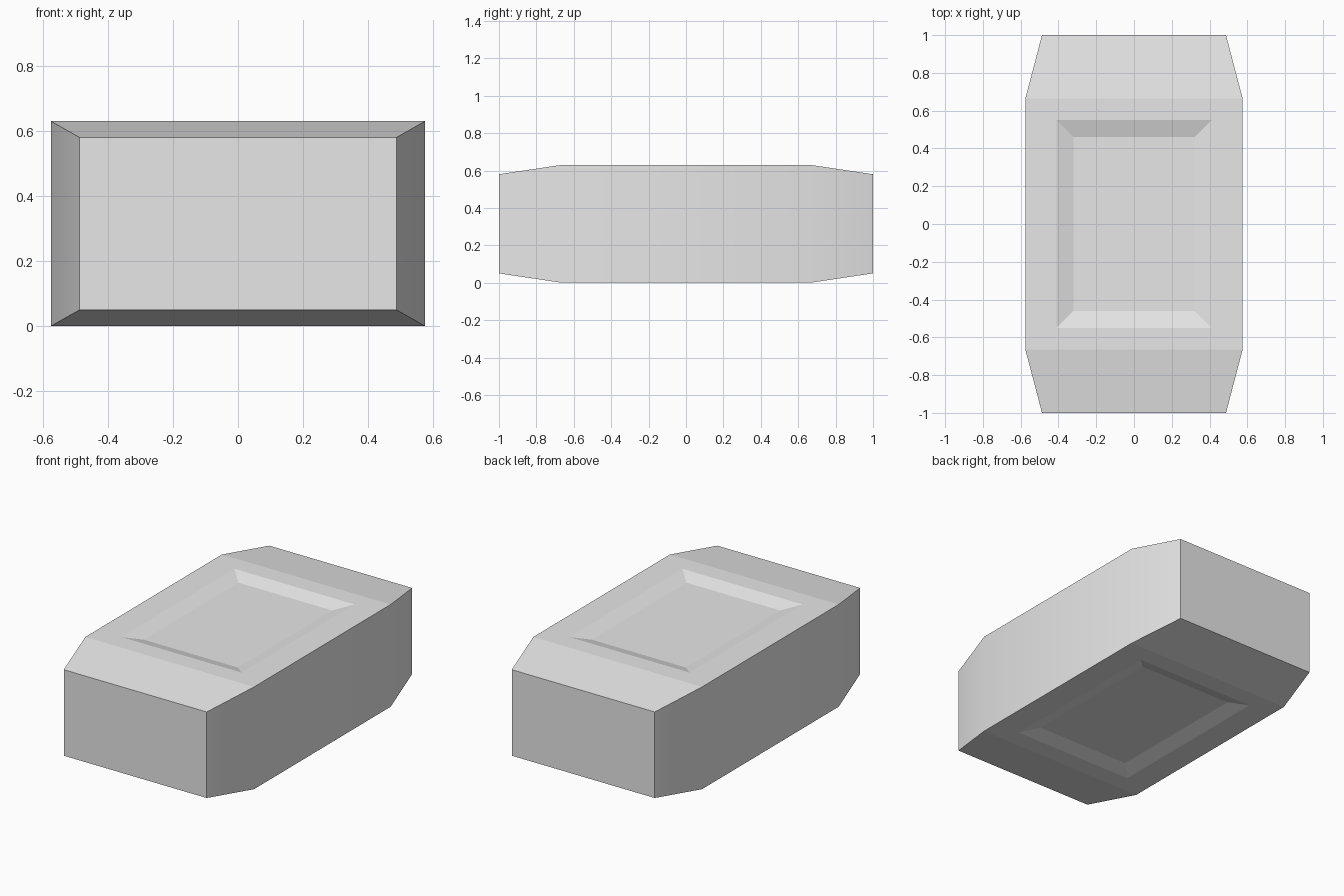
import bpy
import bmesh
from math import copysign

cube = bpy.data.objects.get("Cube")
if cube:
    bpy.data.objects.remove(cube, do_unlink=True)

# Single plain grey
grey = bpy.data.materials.new("light grey")
grey.use_nodes = True
colour = (0.8, 0.8, 0.8, 1)
grey.diffuse_color = colour
grey.node_tree.nodes["Principled BSDF"].inputs["Base Color"].default_value = colour

MID_Z = 0.315
bm = bmesh.new()


def section(y, half_width, half_height):
    """Rectangular cross-section of the block at y."""
    corners = ((-1, -1), (1, -1), (1, 1), (-1, 1))
    return [bm.verts.new((sx * half_width, y, MID_Z + sz * half_height))
            for sx, sz in corners]


# Block lofted through four sections, tapering at both ends
rings = [section(-1, 0.487, 0.265), section(-0.665, 0.575, MID_Z),
         section(0.665, 0.575, MID_Z), section(1, 0.487, 0.265)]
for a, b in zip(rings, rings[1:]):
    for i in range(4):
        j = (i + 1) % 4
        bm.faces.new((a[i], a[j], b[j], b[i]))
bm.faces.new(rings[0])
bm.faces.new(rings[-1])
bmesh.ops.recalc_face_normals(bm, faces=bm.faces[:])

# Long sides shade smoothly into their tapered ends
for f in bm.faces:
    f.smooth = abs(f.normal.x) > 0.9

# Sloped, sunken panels in the top and bottom
for panel in [f for f in bm.faces if abs(f.normal.z) > 0.999]:
    bmesh.ops.inset_individual(bm, faces=[panel], thickness=0.12)
    for v in panel.verts:
        v.co.x = copysign(0.41, v.co.x)
        v.co.y = copysign(0.55, v.co.y)
    bmesh.ops.inset_individual(bm, faces=[panel], thickness=0.09, depth=-0.027,
                               use_even_offset=True)

mesh = bpy.data.meshes.new("block_body")
bm.to_mesh(mesh)
bm.free()
mesh.materials.append(grey)
body = bpy.data.objects.new("block_body", mesh)
bpy.context.collection.objects.link(body)
